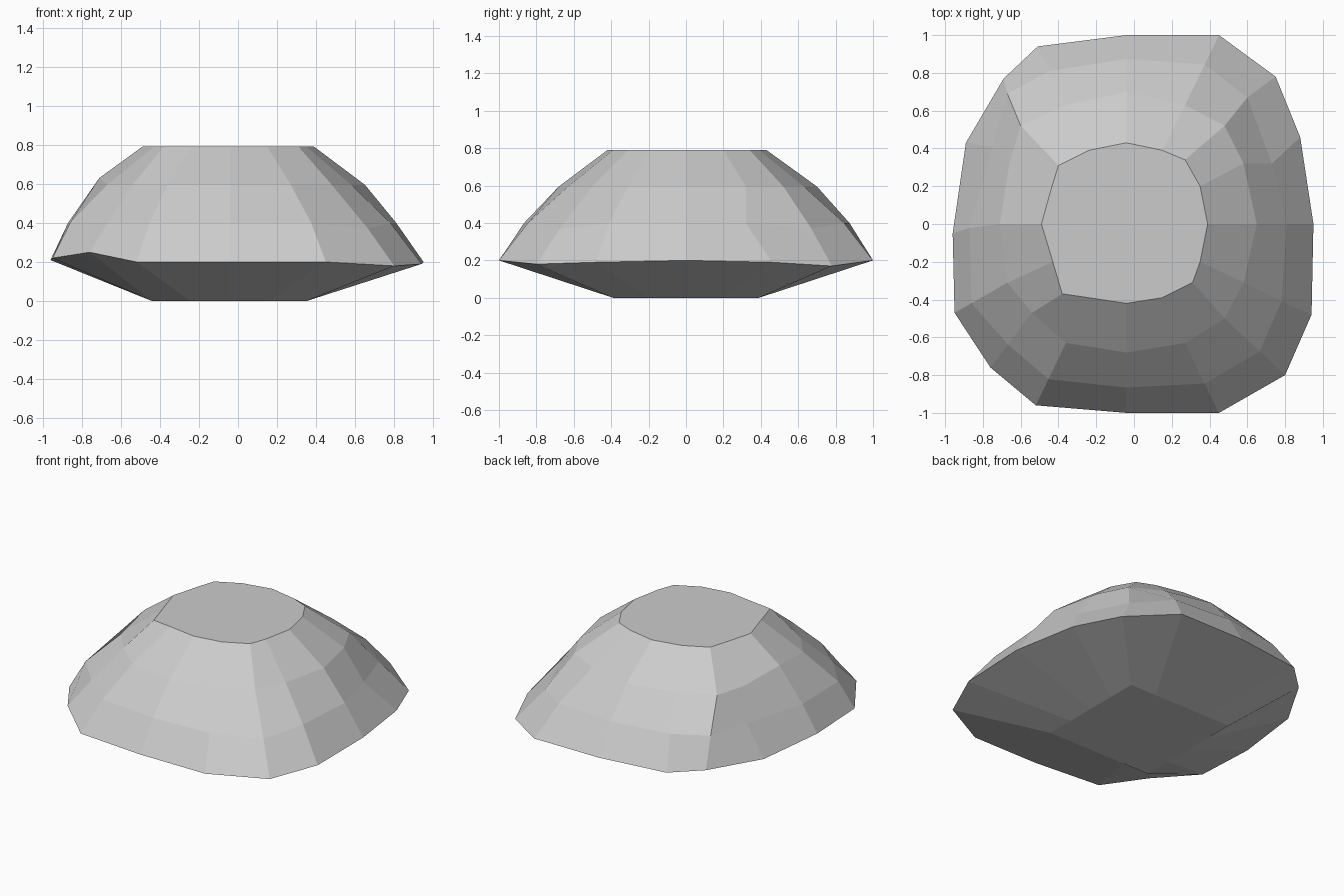
import bpy, bmesh

if "Cube" in bpy.data.objects:
    bpy.data.objects.remove(bpy.data.objects["Cube"])

# Sixteen-sided outlines, clockwise from the back, as seen from above
crown = [(-.04, .43), (.15, .39), (.27, .34), (.35, .2), (.39, 0), (.35, -.2), (.31, -.31), (.15, -.39),
         (-.04, -.42), (-.24, -.39), (-.38, -.37), (-.43, -.2), (-.49, 0), (-.44, .18), (-.40, .31), (-.24, .39)]
shoulder = [(-.04, .70), (.27, .63), (.48, .52), (.58, .32), (.65, 0), (.58, -.31), (.48, -.50), (.27, -.63),
            (-.04, -.68), (-.36, -.63), (-.54, -.47), (-.67, -.31), (-.71, 0), (-.66, .32), (-.60, .52), (-.36, .63)]
girdle = [(-.04, 1), (.45, 1), (.75, .78), (.88, .46), (.95, 0), (.94, -.48), (.80, -.80), (.45, -1),
          (-.04, -1), (-.52, -.96), (-.76, -.76), (-.95, -.47), (-.96, -.05), (-.89, .43), (-.69, .77), (-.51, .94)]
girdle_z = {2: .17, 3: .19, 5: .19, 6: .18, 10: .25, 11: .22, 12: .21}

# Flank sits between shoulder and girdle, bulging slightly outward
flank = []
for (ax, ay), (bx, by) in zip(shoulder, girdle):
    flank.append((ax + (bx - ax) * .58, ay + (by - ay) * .58))
flank[2], flank[3], flank[4] = (.60, .67), (.73, .32), (.81, 0)
flank[5], flank[12], flank[14] = (.78, -.41), (-.87, -.02), (-.67, .69)
flank[11], flank[13] = (-.86, -.42), (-.75, .41)

# Square foot, four points per side
corners = [(-.44, .39), (.35, .39), (.35, -.39), (-.44, -.39)]
foot = []
for k in range(4):
    (ax, ay), (bx, by) = corners[k], corners[(k + 1) % 4]
    foot += [(ax + (bx - ax) * t / 4, ay + (by - ay) * t / 4) for t in range(4)]
foot = foot[2:] + foot[:2]

# Stack the outlines and bridge them with flat faces
bm = bmesh.new()


def ring(points, z, special={}):
    return [bm.verts.new((x, y, special.get(i, z))) for i, (x, y) in enumerate(points)]


rings = [ring(foot, 0), ring(girdle, .2, girdle_z), ring(flank, .4, {2: .37, 6: .37}),
         ring(shoulder, .595, {12: .63}), ring(crown, .79)]
for low, high in zip(rings, rings[1:]):
    for i in range(16):
        j = (i + 1) % 16
        bm.faces.new((low[i], low[j], high[j], high[i]))
bm.faces.new(rings[0])
bm.faces.new(rings[-1])
bmesh.ops.recalc_face_normals(bm, faces=bm.faces)

mesh = bpy.data.meshes.new("rock")
bm.to_mesh(mesh)
bm.free()
bpy.context.collection.objects.link(bpy.data.objects.new("rock", mesh))
